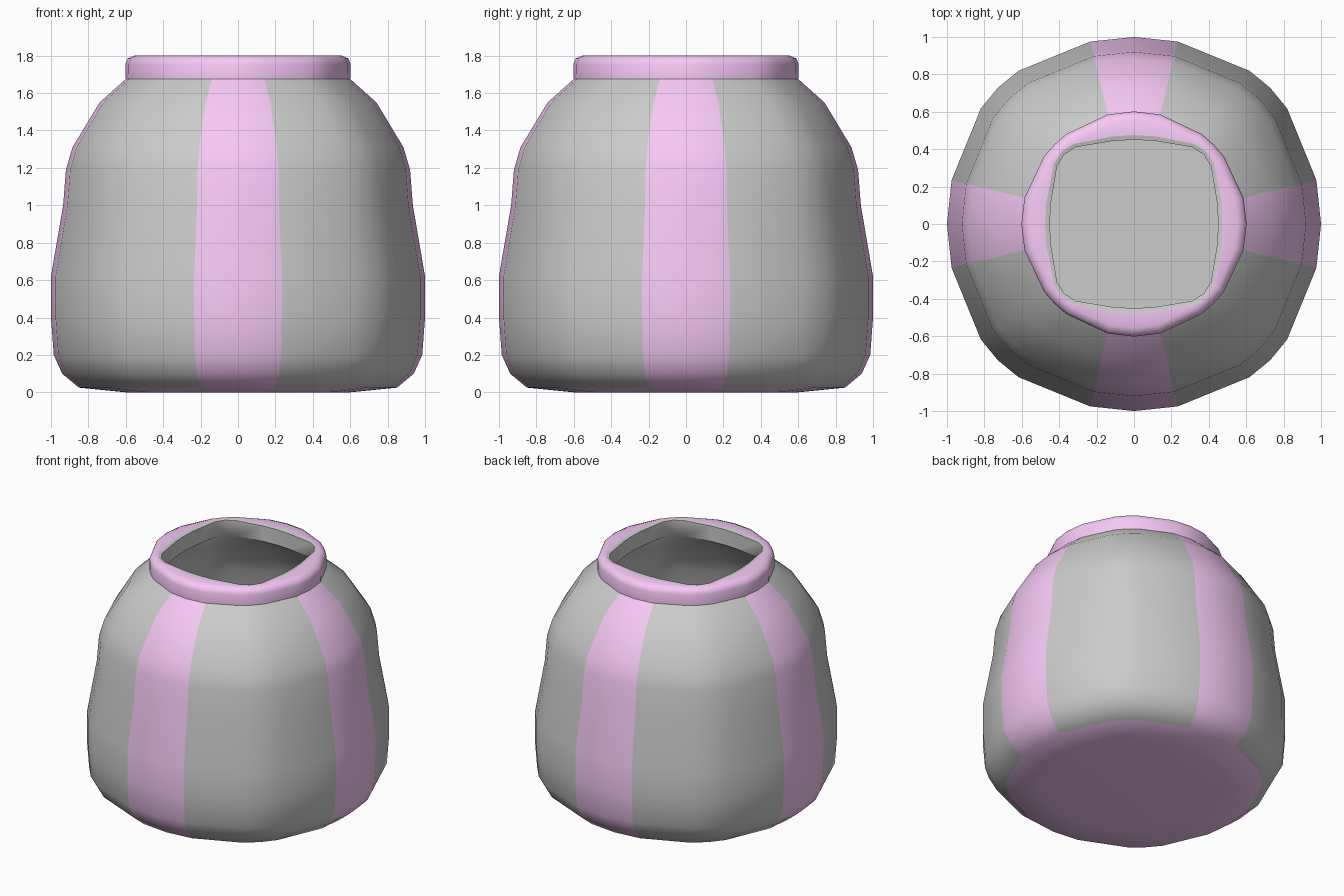
import bpy, bmesh
from math import radians, cos, sin

if "Cube" in bpy.data.objects:
    bpy.data.objects.remove(bpy.data.objects["Cube"])

pink = bpy.data.materials.new("pink")
pink.diffuse_color = (0.93, 0.58, 0.93, 1)
pink.use_nodes = True
pink.node_tree.nodes["Principled BSDF"].inputs["Base Color"].default_value = pink.diffuse_color
grey = bpy.data.materials.new("grey")
grey.diffuse_color = (0.8, 0.8, 0.8, 1)
grey.use_nodes = True
grey.node_tree.nodes["Principled BSDF"].inputs["Base Color"].default_value = grey.diffuse_color

# Six angles per quadrant: narrow stripe facets, wide panels, tight corners
ANGLES = [0, 13.5, 37, 45, 53, 76.5]
N = 24


def ring_radius(i, r, corner):
    """Radius of point i; corner > 1 pushes the section towards a square."""
    k = i % 6
    weight = [0, 0.1, 0.85, 1, 0.85, 0.1][k]
    return r * (1 + (corner - 1) * weight)


def lathe(name, profile, paint, cap_start=False, cap_end=False, cap_mat=1, angle=50):
    """Skin rings of (radius, z, corner); paint(row, column) gives a material index."""
    bm = bmesh.new()
    rings = []
    for r, z, c in profile:
        ring = []
        for i in range(N):
            a = radians(90 * (i // 6) + ANGLES[i % 6])
            q = ring_radius(i, r, c)
            ring.append(bm.verts.new((q * cos(a), q * sin(a), z)))
        rings.append(ring)
    for row in range(len(rings) - 1):
        lo, hi = rings[row], rings[row + 1]
        for i in range(N):
            j = (i + 1) % N
            f = bm.faces.new((lo[i], lo[j], hi[j], hi[i]))
            f.material_index = paint(row, i)
    if cap_start:
        bm.faces.new(rings[0][::-1]).material_index = cap_mat
    if cap_end:
        bm.faces.new(rings[-1]).material_index = cap_mat
    me = bpy.data.meshes.new(name)
    bm.to_mesh(me)
    bm.free()
    me.materials.append(grey)
    me.materials.append(pink)
    ob = bpy.data.objects.new(name, me)
    bpy.context.collection.objects.link(ob)
    bpy.context.view_layer.objects.active = ob
    ob.select_set(True)
    bpy.ops.object.shade_smooth_by_angle(angle=radians(angle))
    ob.select_set(False)
    return ob


# Body: bulging shell with four stripes and a coloured base
body = [(0.60, 0.0, 1.02), (0.85, 0.025, 1.02), (0.94, 0.10, 1.02),
        (0.985, 0.20, 1.03), (1.0, 0.40, 1.03), (1.0, 0.62, 1.03),
        (0.935, 1.0, 1.03), (0.92, 1.19, 1.03), (0.885, 1.31, 1.03),
        (0.74, 1.55, 1.02), (0.595, 1.68, 1.0)]
lathe("jar_body", body,
      lambda row, i: 1 if row == 0 or i % 6 in (0, 5) else 0,
      cap_start=True)

# Rim: rolled collar, round outside and squarish inside
rim = [(0.58, 1.675, 1.0), (0.60, 1.675, 1.0), (0.602, 1.755, 1.0),
       (0.59, 1.785, 1.0), (0.555, 1.80, 1.01), (0.475, 1.80, 1.15)]
lathe("jar_rim", rim, lambda row, i: 1)

# Interior: grey lining from the mouth down to the floor
inside = [(0.475, 1.80, 1.15), (0.45, 1.795, 1.17), (0.45, 1.68, 1.17),
          (0.66, 1.53, 1.05), (0.82, 1.28, 1.03), (0.86, 1.0, 1.03),
          (0.92, 0.62, 1.03), (0.92, 0.35, 1.03), (0.86, 0.12, 1.02),
          (0.78, 0.08, 1.02)]
ob = lathe("jar_lining", inside, lambda row, i: 0, cap_end=True, cap_mat=0)
# The lining runs downwards, so turn its walls to face the hollow
bm = bmesh.new()
bm.from_mesh(ob.data)
bmesh.ops.reverse_faces(bm, faces=[f for f in bm.faces if len(f.verts) == 4])
bm.to_mesh(ob.data)
bm.free()
